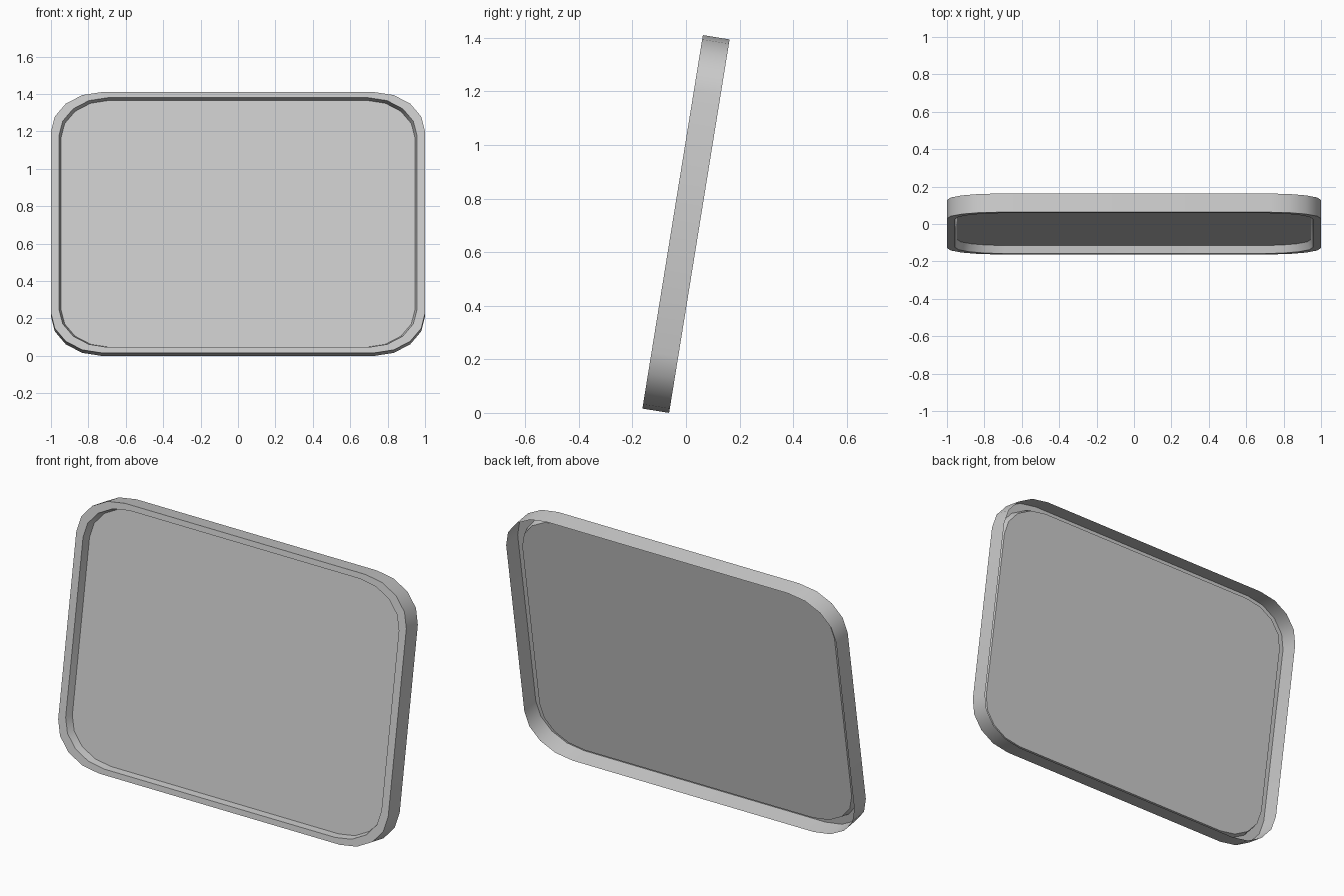
import bpy, bmesh
from math import sin, cos, pi, radians

if "Cube" in bpy.data.objects:
    bpy.data.objects.remove(bpy.data.objects["Cube"])

HALF_W, HALF_H = 1.0, 0.706
RX, RZ = 0.27, 0.214      # elliptical corner radii
THICK = 0.101
TILT = radians(9.2)
SEG = 4


def outline(scale, y):
    """Rounded rectangle in the local XZ plane, anticlockwise from the front."""
    pts = []
    for q, (sx, sz) in enumerate([(1, 1), (-1, 1), (-1, -1), (1, -1)]):
        for i in range(SEG + 1):
            a = (q + i / SEG) * pi / 2
            pts.append(((sx * (HALF_W - RX) + RX * cos(a)) * scale, y,
                        (sz * (HALF_H - RZ) + RZ * sin(a)) * scale))
    return pts


def make_part(name, sections, cap=False):
    """Skin consecutive outlines; optionally close the last one."""
    bm = bmesh.new()
    rings = [[bm.verts.new(p) for p in outline(s, y)] for s, y in sections]
    for a, b in zip(rings, rings[1:]):
        for i in range(len(a)):
            j = (i + 1) % len(a)
            bm.faces.new((a[i], a[j], b[j], b[i]))
    if cap:
        bm.faces.new(rings[-1])
    mesh = bpy.data.meshes.new(name)
    bm.to_mesh(mesh)
    bm.free()
    ob = bpy.data.objects.new(name, mesh)
    bpy.context.collection.objects.link(ob)
    ob.rotation_euler.x = -TILT
    ob.location.z = HALF_H * cos(TILT) + THICK / 2 * sin(TILT)
    bpy.ops.object.select_all(action='DESELECT')
    ob.select_set(True)
    bpy.context.view_layer.objects.active = ob
    bpy.ops.object.shade_smooth_by_angle(angle=radians(35))
    return ob


front = -THICK / 2
floor = front + 0.042

# Open-backed outer wall and flat front rim
make_part("frame", [(1, -front), (1, front), (0.957, front)])

# Shallow recessed panel with slightly tapered sides
make_part("recessed_panel", [(0.957, front), (0.946, floor)], cap=True)
